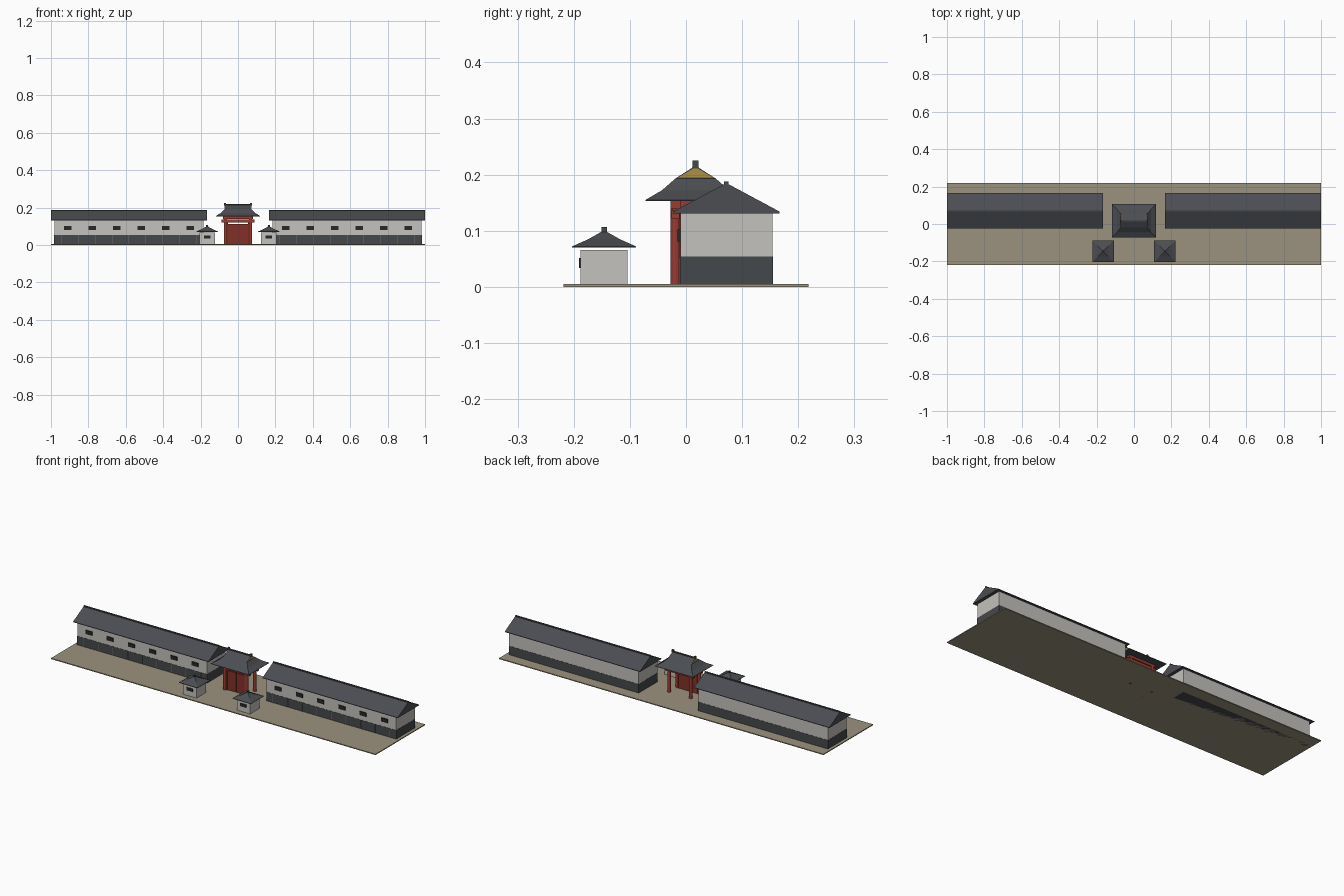
import bpy, bmesh
from mathutils import Matrix

if "Cube" in bpy.data.objects:
    bpy.data.objects.remove(bpy.data.objects["Cube"])


def mat(name, r, g, b):
    m = bpy.data.materials.new(name)
    m.diffuse_color = (r, g, b, 1)
    m.use_nodes = True
    m.node_tree.nodes["Principled BSDF"].inputs["Base Color"].default_value = m.diffuse_color
    return m


SAND = mat("sand", 0.33, 0.29, 0.21)
TILE = mat("tile", 0.07, 0.075, 0.085)
STONE = mat("dark_stone", 0.06, 0.065, 0.07)
PLASTER = mat("plaster", 0.56, 0.54, 0.51)
RED = mat("red_wood", 0.32, 0.045, 0.03)
DOOR = mat("door_wood", 0.22, 0.03, 0.02)
GOLD = mat("gold", 0.42, 0.28, 0.06)
DARK = mat("opening", 0.02, 0.02, 0.022)
JOINT = mat("joint", 0.16, 0.16, 0.17)


def finish(name, bm, m):
    bmesh.ops.recalc_face_normals(bm, faces=bm.faces)
    me = bpy.data.meshes.new(name)
    bm.to_mesh(me)
    bm.free()
    me.materials.append(m)
    ob = bpy.data.objects.new(name, me)
    bpy.context.collection.objects.link(ob)
    return ob


def box(name, x0, x1, y0, y1, z0, z1, m):
    bm = bmesh.new()
    bmesh.ops.create_cube(bm, size=1, matrix=Matrix.Translation(
        ((x0 + x1) / 2, (y0 + y1) / 2, (z0 + z1) / 2))
        @ Matrix.Diagonal((x1 - x0, y1 - y0, z1 - z0, 1)))
    return finish(name, bm, m)


def prism_x(name, x0, x1, yz, m):
    # extrude a y/z outline along x
    bm = bmesh.new()
    f = bm.faces.new([bm.verts.new((x0, y, z)) for y, z in yz])
    new = bmesh.ops.extrude_face_region(bm, geom=[f])["geom"]
    bmesh.ops.translate(bm, vec=(x1 - x0, 0, 0),
                        verts=[v for v in new if isinstance(v, bmesh.types.BMVert)])
    return finish(name, bm, m)


def hip_roof(name, cx, cy, rings, m):
    # stacked rectangles (half x, half y, z), closed at both ends
    bm = bmesh.new()
    loops = [[bm.verts.new((cx + sx * hx, cy + sy * hy, z))
              for sx, sy in ((-1, -1), (1, -1), (1, 1), (-1, 1))]
             for hx, hy, z in rings]
    for a, b in zip(loops, loops[1:]):
        for i in range(4):
            j = (i + 1) % 4
            bm.faces.new((a[i], a[j], b[j], b[i]))
    bm.faces.new(loops[0])
    bm.faces.new(loops[-1])
    return finish(name, bm, m)


def column(name, x, y, r, h):
    bm = bmesh.new()
    bmesh.ops.create_cone(bm, cap_ends=True, segments=12, radius1=r, radius2=r,
                          depth=h, matrix=Matrix.Translation((x, y, h / 2)))
    return finish(name, bm, RED)


box("courtyard", -1, 1, -0.218, 0.218, 0, 0.005, SAND)

for s, side in ((-1, "left"), (1, "right")):
    def sbox(name, a, b, *rest):
        box(f"{side}_{name}", min(s * a, s * b), max(s * a, s * b), *rest)

    # long row house
    sbox("house_base", 0.183, 0.983, -0.011, 0.155, 0, 0.054, STONE)
    sbox("house_wall", 0.184, 0.982, -0.010, 0.154, 0.054, 0.133, PLASTER)
    prism_x(f"{side}_house_roof", s * 0.167, s * 1.0,
            [(-0.023, 0.131), (0.167, 0.131), (0.167, 0.134),
             (0.072, 0.185), (-0.023, 0.134)], TILE)
    sbox("house_ridge", 0.167, 1.0, 0.068, 0.076, 0.181, 0.188, STONE)
    for i in range(6):
        x = 0.583 + (i - 2.5) * 0.131
        sbox("house_window", x - 0.02, x + 0.02, -0.015, -0.008, 0.081, 0.102, DARK)
    for i in range(9):
        x = 0.583 + (i - 4) * 0.09
        sbox("base_joint", x - 0.0015, x + 0.0015, -0.0125, -0.010, 0.005, 0.053, JOINT)

    # guard hut
    hx, hy = 0.165, -0.146
    sbox("hut_wall", hx - 0.041, hx + 0.041, hy - 0.042, hy + 0.042, 0, 0.066, PLASTER)
    sbox("hut_window", hx - 0.018, hx + 0.018, hy - 0.045, hy - 0.04, 0.034, 0.051, DARK)
    hip_roof(f"{side}_hut_roof", s * hx, hy,
             [(0.057, 0.057, 0.070), (0.057, 0.057, 0.072),
              (0.028, 0.028, 0.085), (0.005, 0.005, 0.098)], TILE)
    sbox("hut_finial", hx - 0.005, hx + 0.005, hy - 0.005, hy + 0.005, 0.094, 0.107, STONE)

    # gate posts, side beams and door leaf
    for y in (-0.019, 0.053):
        column(f"{side}_gate_post", s * 0.067, y, 0.009, 0.156)
    sbox("gate_side_beam", 0.061, 0.073, -0.019, 0.053, 0.136, 0.154, RED)
    sbox("gate_door", 0.001, 0.058, -0.016, -0.009, 0.003, 0.113, DOOR)
    sbox("door_jamb", 0.054, 0.062, -0.021, -0.007, 0, 0.122, RED)
    # gable panel and ridge end ornament
    prism_x(f"{side}_gable_panel", s * 0.066, s * 0.0715,
            [(-0.014, 0.195), (0.048, 0.195), (0.017, 0.213)], GOLD)
    sbox("ridge_ornament", 0.064, 0.074, 0.012, 0.022, 0.212, 0.225, STONE)

# gate beams
for y in (-0.019, 0.053):
    box("gate_lintel", -0.088, 0.088, y - 0.007, y + 0.007, 0.121, 0.136, RED)
    box("gate_upper_beam", -0.08, 0.08, y - 0.009, y + 0.009, 0.139, 0.155, RED)

# gate roof: flared hip skirt with gabled top
hip_roof("gate_lower_roof", 0, 0.017,
         [(0.118, 0.089, 0.153), (0.118, 0.089, 0.155),
          (0.090, 0.060, 0.172), (0.069, 0.036, 0.193)], TILE)
prism_x("gate_upper_roof", -0.07, 0.07,
        [(-0.019, 0.193), (0.053, 0.193), (0.017, 0.216)], TILE)
box("gate_ridge", -0.072, 0.072, 0.013, 0.021, 0.211, 0.218, STONE)
